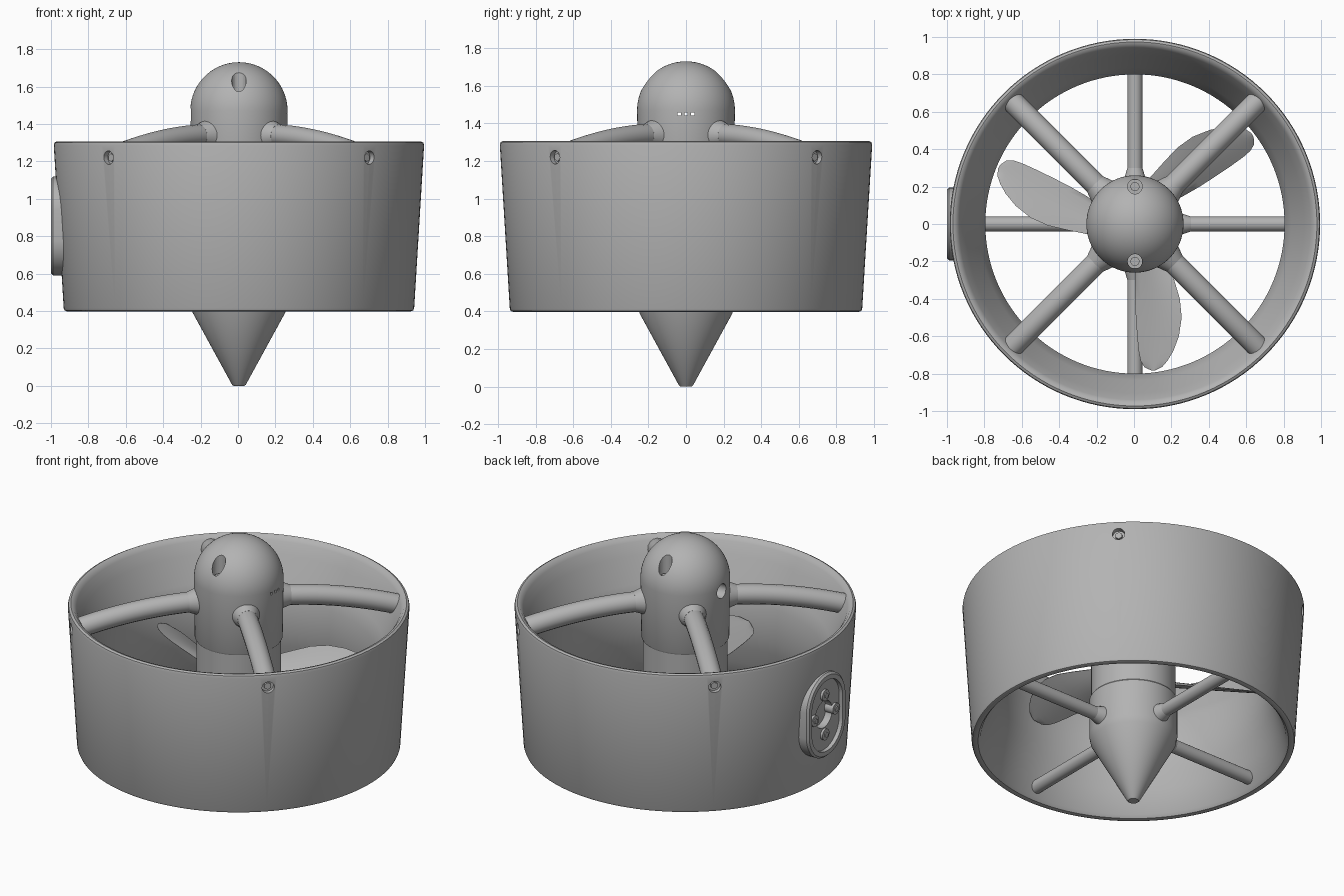
import bpy, bmesh, math
from mathutils import Matrix, Vector

if "Cube" in bpy.data.objects:
    bpy.data.objects.remove(bpy.data.objects["Cube"])

CX = 0.005  # axis of the duct and hub
grey = bpy.data.materials.new("plain grey")
grey.use_nodes = True
grey.diffuse_color = (0.45, 0.45, 0.45, 1)
grey.node_tree.nodes["Principled BSDF"].inputs["Base Color"].default_value = grey.diffuse_color


def finish(name, bm, angle=35):
    bmesh.ops.recalc_face_normals(bm, faces=bm.faces)
    mesh = bpy.data.meshes.new(name)
    bm.to_mesh(mesh)
    bm.free()
    mesh.materials.append(grey)
    ob = bpy.data.objects.new(name, mesh)
    bpy.context.collection.objects.link(ob)
    smooth(ob, angle)
    return ob


def smooth(ob, angle=35):
    bpy.ops.object.select_all(action="DESELECT")
    ob.select_set(True)
    bpy.context.view_layer.objects.active = ob
    bpy.ops.object.shade_smooth_by_angle(angle=math.radians(angle))


def lathe(name, profile, steps=96, closed=False):
    """Spin an (r, z) profile around the main axis."""
    bm = bmesh.new()
    verts = [bm.verts.new((r, 0, z)) for r, z in profile]
    edges = [bm.edges.new(p) for p in zip(verts, verts[1:])]
    if closed:
        edges.append(bm.edges.new((verts[-1], verts[0])))
    bmesh.ops.spin(bm, geom=verts + edges, axis=(0, 0, 1), cent=(0, 0, 0),
                   angle=math.tau, steps=steps)
    bmesh.ops.remove_doubles(bm, verts=bm.verts, dist=0.0005)
    bmesh.ops.translate(bm, verts=bm.verts, vec=(CX, 0, 0))
    return finish(name, bm)


def rod(name, start, end, r1, r2=None, segs=32):
    """Cylinder or cone between two points."""
    a, b = Vector(start), Vector(end)
    bm = bmesh.new()
    turn = (b - a).to_track_quat("Z", "Y").to_matrix().to_4x4()
    bmesh.ops.create_cone(bm, cap_ends=True, segments=segs, radius1=r1,
                          radius2=r1 if r2 is None else r2, depth=(b - a).length,
                          matrix=Matrix.Translation((a + b) / 2) @ turn)
    return finish(name, bm)


def box(name, centre, size):
    bm = bmesh.new()
    bmesh.ops.create_cube(bm, size=1, matrix=Matrix.Translation(centre) @ Matrix.Diagonal((*size, 1)))
    return finish(name, bm)


def stadium(name, x0, x1, radius, straight, z, taper=0.0):
    """Upright rounded slab along x, with an optional bevel at its x0 face."""
    bm = bmesh.new()
    outline = []
    for i in range(48):
        a = math.tau * (i + 0.5) / 48
        outline.append((math.cos(a), math.sin(a)))
    loops = []
    for x, r in ((x0, radius - taper), (x0 + taper, radius), (x1, radius)):
        if loops and taper == 0 and x == x0:
            continue
        loops.append([bm.verts.new((x, r * c, z + r * s + math.copysign(straight, s)))
                      for c, s in outline])
    for p, q in zip(loops, loops[1:]):
        for i in range(48):
            j = (i + 1) % 48
            bm.faces.new((p[i], p[j], q[j], q[i]))
    bm.faces.new(loops[0])
    bm.faces.new(loops[-1])
    return finish(name, bm)


def cut(target, cutter):
    mod = target.modifiers.new("cut", "BOOLEAN")
    mod.operation, mod.solver, mod.object = "DIFFERENCE", "EXACT", cutter
    bpy.ops.object.select_all(action="DESELECT")
    bpy.context.view_layer.objects.active = target
    target.select_set(True)
    bpy.ops.object.modifier_apply(modifier=mod.name)
    bpy.data.objects.remove(cutter)
    smooth(target)


def polar(r, deg, z):
    a = math.radians(deg)
    return (CX + r * math.cos(a), r * math.sin(a), z)


# Duct: flared inlet, straight throat, gently widening outlet
duct = lathe("duct", [
    (0.92, 0.398), (0.932, 0.403), (0.937, 0.415), (0.99, 1.285), (0.986, 1.3), (0.973, 1.307),
    (0.957, 1.302), (0.94, 1.28), (0.905, 1.21), (0.868, 1.13), (0.835, 1.06), (0.8, 0.98),
    (0.8, 0.76), (0.812, 0.68), (0.84, 0.56), (0.885, 0.42), (0.9, 0.402)], 128, True)

# Hub: domed top pod, rotor boss, tail cone
dome = [(0.26 * math.cos(i * math.pi / 40), 1.47 + 0.26 * math.sin(i * math.pi / 40))
        for i in range(21)]
pod = lathe("top_pod", [(0, 1.09), (0.25, 1.09), (0.255, 1.1)] + dome)
lathe("rotor_boss", [(0, 0.66), (0.245, 0.66), (0.245, 1.1), (0, 1.1)])
lathe("tail_cone", [(0, 0), (0.03, 0), (0.037, 0.006), (0.247, 0.39), (0.255, 0.43),
                    (0.255, 0.665), (0.25, 0.672), (0, 0.672)])

# Counterbored screws in the dome, cable port and three wire slots
for side, tag in ((-1, "front"), (1, "back")):
    cut(pod, rod("cutter", (CX, side * 0.2, 1.54), (CX, side * 0.2, 1.8), 0.039))
    rod(tag + "_dome_screw", (CX, side * 0.2, 1.5), (CX, side * 0.2, 1.56), 0.024)
cut(pod, rod("cutter", (-0.4, 0, 1.45), (-0.18, 0, 1.45), 0.045))
for y in (-0.035, 0, 0.035):
    cut(pod, box("cutter", (0, y, 1.45), (0.7, 0.018, 0.016)))

# Upper arched struts on the diagonals, with screw recesses through the duct wall
for n in range(4):
    deg = 45 + 90 * n
    curve = bpy.data.curves.new("upper_strut", "CURVE")
    curve.dimensions = "3D"
    curve.bevel_depth, curve.bevel_resolution, curve.use_fill_caps = 0.06, 6, True
    line = curve.splines.new("POLY")
    steps = 14
    line.points.add(steps)
    for i, p in enumerate(line.points):
        t = i / steps
        p.co = (*polar(0.18 + 0.76 * t, deg, 1.34 - 0.115 * t ** 2), 1)
    curve.materials.append(grey)
    strut = bpy.data.objects.new("upper_strut_%d" % (n + 1), curve)
    bpy.context.collection.objects.link(strut)
    bpy.ops.object.select_all(action="DESELECT")
    strut.select_set(True)
    bpy.context.view_layer.objects.active = strut
    bpy.ops.object.convert(target="MESH")
    smooth(bpy.context.object)
    rod("upper_strut_collar_%d" % (n + 1), polar(0.22, deg, 1.34), polar(0.3, deg, 1.337), 0.09, 0.06)
    cut(duct, rod("cutter", polar(0.955, deg, 1.22), polar(1.05, deg, 1.22), 0.036))
    rod("duct_screw_%d" % (n + 1), polar(0.94, deg, 1.22), polar(0.968, deg, 1.22), 0.022, segs=6)

# Lower straight struts on the main axes
for n in range(4):
    deg = 90 * n
    rod("lower_strut_%d" % (n + 1), polar(0.2, deg, 0.48), polar(0.89, deg, 0.48), 0.04)
    rod("lower_strut_collar_%d" % (n + 1), polar(0.22, deg, 0.48), polar(0.3, deg, 0.48), 0.065, 0.04)

# Propeller blades: stations of radius, edge and edge, pitched across the chord
stations = [(0.18, 0.01, 0.17), (0.3, 0.0, 0.21), (0.4, 0.0, 0.24), (0.5, 0.005, 0.25),
            (0.6, 0.012, 0.235), (0.68, 0.02, 0.205), (0.73, 0.03, 0.175),
            (0.765, 0.05, 0.145), (0.782, 0.085, 0.11)]
for n in range(3):
    bm = bmesh.new()
    turn = Matrix.Translation((CX, 0, 0)) @ Matrix.Rotation(math.radians(120 * n), 4, "Z")
    rows = []
    for r, t0, t1 in stations:
        ring = []
        for side in (1, -1):
            for k in range(9):
                f = k / 8 if side == 1 else 1 - k / 8
                t = t0 + (t1 - t0) * f
                thick = 0.002 + 0.05 * (1 - r) * math.sin(math.pi * f)
                z = 0.87 + 0.55 * (t - 0.12) + side * thick / 2
                ring.append(bm.verts.new(turn @ Vector((t, -r, z))))
        rows.append(ring)
    for p, q in zip(rows, rows[1:]):
        for i in range(18):
            j = (i + 1) % 18
            bm.faces.new((p[i], p[j], q[j], q[i]))
    bm.faces.new(rows[0])
    bm.faces.new(rows[-1])
    finish("propeller_blade_%d" % (n + 1), bm, 50)

# Oval mounting pad on the side, with a recess, a bolt circle and a centre bore
ZP = 0.855
pad = stadium("mount_pad", -1.0, -0.88, 0.195, 0.07, ZP, 0.012)
cut(pad, stadium("cutter", -1.05, -0.975, 0.155, 0.07, ZP))
for target in (pad, duct):
    cut(target, rod("cutter", (-1.1, 0, ZP), (-0.93, 0, ZP), 0.085))
for n in range(4):
    y, z = 0.105 * math.cos(n * math.pi / 2), ZP + 0.125 * math.sin(n * math.pi / 2)
    rod("mount_bolt_%d" % (n + 1), (-0.9, y, z), (-0.99, y, z), 0.035, segs=24)
    rod("mount_bolt_head_%d" % (n + 1), (-0.95, y, z), (-0.996, y, z), 0.018, segs=6)
